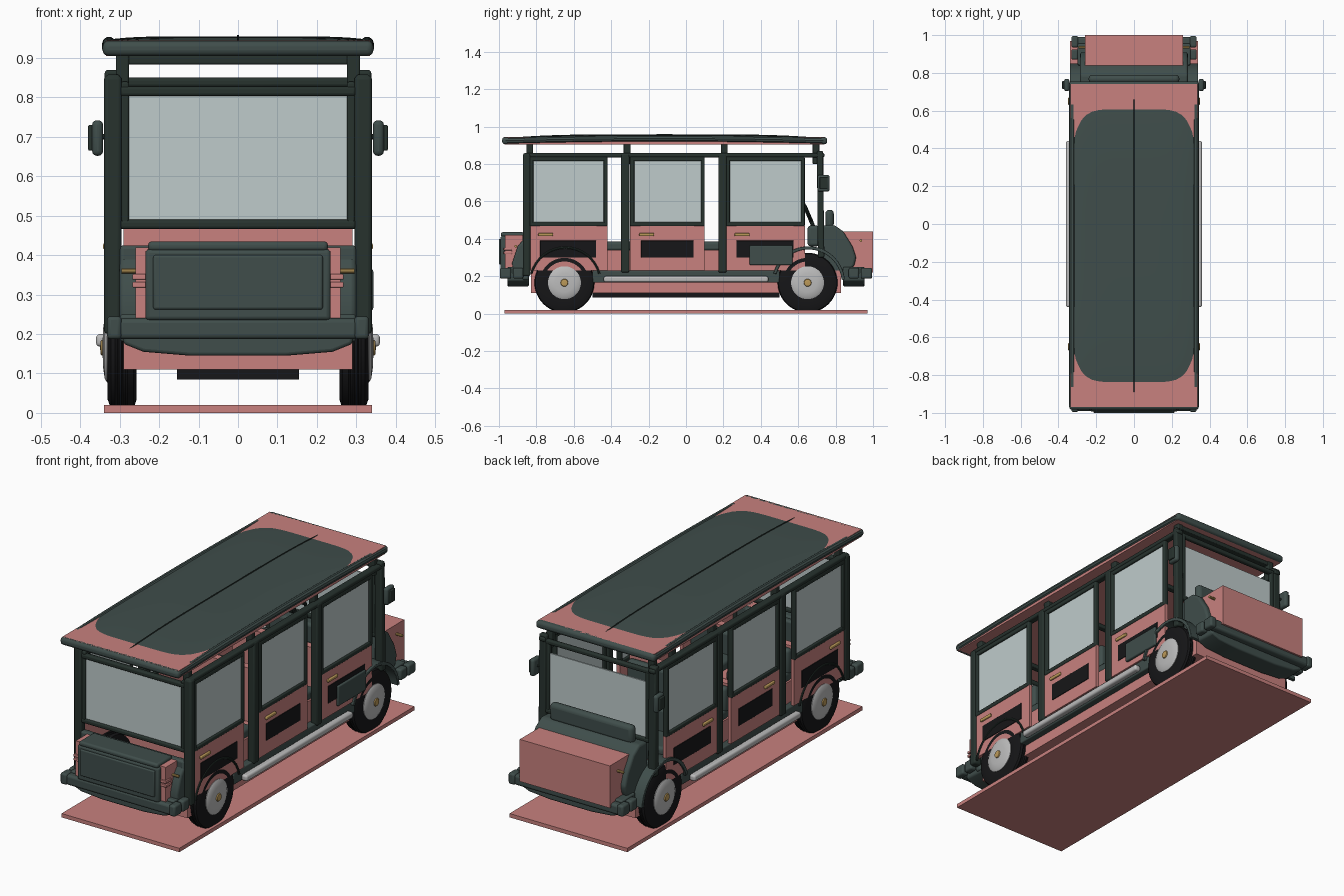
import bpy, bmesh, math
from mathutils import Vector

if "Cube" in bpy.data.objects:
    bpy.data.objects.remove(bpy.data.objects["Cube"])

def material(name, rgb):
    m = bpy.data.materials.new(name)
    m.diffuse_color = (*rgb, 1)
    m.use_nodes = True
    m.node_tree.nodes["Principled BSDF"].inputs["Base Color"].default_value = m.diffuse_color
    return m

PINK = material("salmon", (0.58, 0.22, 0.21))
GREEN = material("dark_green", (0.05, 0.075, 0.07))
FRAME = material("frame_green", (0.02, 0.032, 0.027))
BLACK = material("black", (0.008, 0.008, 0.009))
GLASS = material("glass", (0.52, 0.60, 0.60))
SILVER = material("silver", (0.5, 0.5, 0.5))
GOLD = material("brass", (0.5, 0.32, 0.1))

def finish(name, bm, mat, bevel=0, mirror=False, smooth=True):
    bmesh.ops.recalc_face_normals(bm, faces=bm.faces)
    me = bpy.data.meshes.new(name)
    bm.to_mesh(me)
    bm.free()
    ob = bpy.data.objects.new(name, me)
    bpy.context.collection.objects.link(ob)
    me.materials.append(mat)
    if bevel:
        b = ob.modifiers.new("bevel", 'BEVEL')
        b.width, b.segments = bevel, 3
    if mirror:
        ob.modifiers.new("mirror", 'MIRROR').use_mirror_merge = False
    if smooth:
        bpy.ops.object.select_all(action='DESELECT')
        ob.select_set(True)
        bpy.context.view_layer.objects.active = ob
        bpy.ops.object.shade_smooth_by_angle(angle=math.radians(35))
    return ob

def box(name, x0, x1, y0, y1, z0, z1, mat, bevel=0, mirror=False):
    bm = bmesh.new()
    bmesh.ops.create_cube(bm, size=1)
    for v in bm.verts:
        v.co = ((x0 + x1) / 2 + v.co.x * (x1 - x0), (y0 + y1) / 2 + v.co.y * (y1 - y0),
                (z0 + z1) / 2 + v.co.z * (z1 - z0))
    return finish(name, bm, mat, bevel, mirror, bevel > 0)

def prism(name, pts, axis, a, b, mat, bevel=0, mirror=False):
    """Extrude a 2D outline along x (points are y,z) or y (points are x,z)."""
    bm = bmesh.new()
    put = (lambda p, q, t: (t, p, q)) if axis == 'x' else (lambda p, q, t: (p, t, q))
    f = bm.faces.new([bm.verts.new(put(p, q, a)) for p, q in pts])
    g = bmesh.ops.extrude_face_region(bm, geom=[f])['geom']
    d = Vector(put(0, 0, b - a))
    bmesh.ops.translate(bm, vec=d, verts=[v for v in g if isinstance(v, bmesh.types.BMVert)])
    return finish(name, bm, mat, bevel, mirror)

def tube(name, pts, r, mat, mirror=False, cyclic=False):
    cu = bpy.data.curves.new(name, 'CURVE')
    cu.dimensions, cu.bevel_depth, cu.bevel_resolution, cu.use_fill_caps = '3D', r, 3, True
    s = cu.splines.new('POLY')
    s.points.add(len(pts) - 1)
    for p, c in zip(s.points, pts):
        p.co = (*c, 1)
    s.use_cyclic_u = cyclic
    tmp = bpy.data.objects.new(name, cu)
    bm = bmesh.new()
    bpy.context.collection.objects.link(tmp)
    bm.from_mesh(tmp.to_mesh())
    bpy.data.objects.remove(tmp)
    return finish(name, bm, mat, 0, mirror)

def lathe_x(name, prof, cy, cz, mat, mirror=True, steps=48):
    """Revolve (x, radius) points around an axle along x."""
    bm = bmesh.new()
    vs = [bm.verts.new((x, cy, cz + r)) for x, r in prof]
    es = [bm.edges.new(p) for p in zip(vs, vs[1:])]
    bmesh.ops.spin(bm, geom=vs + es, cent=(0, cy, cz), axis=(1, 0, 0), angle=2 * math.pi,
                   steps=steps, use_merge=True)
    bmesh.ops.remove_doubles(bm, verts=bm.verts, dist=1e-5)
    return finish(name, bm, mat, 0, mirror)

def arc(cy, cz, r, a0, a1, n=16):
    return [(cy + r * math.cos(math.radians(a0 + (a1 - a0) * i / n)),
             cz + r * math.sin(math.radians(a0 + (a1 - a0) * i / n))) for i in range(n + 1)]

# Base plate and chassis
box("base_plate", -0.34, 0.34, -0.97, 0.97, 0, 0.02, PINK)
box("chassis_floor", -0.29, 0.29, -0.83, 0.83, 0.11, 0.23, PINK)
box("under_tray", -0.155, 0.155, -0.5, 0.5, 0.085, 0.11, BLACK)
box("sill", 0.28, 0.325, -0.5, 0.5, 0.165, 0.23, GREEN, 0.006, True)
box("running_board", 0.325, 0.36, -0.44, 0.44, 0.168, 0.2, SILVER, 0.01, True)

# Wheels
for end, y in (("rear", -0.65), ("front", 0.65)):
    lathe_x(end + "_tyre", [(0.26, 0.08), (0.257, 0.13), (0.265, 0.155), (0.28, 0.16), (0.285, 0.155),
            (0.292, 0.155), (0.295, 0.16), (0.302, 0.16), (0.305, 0.155), (0.312, 0.16),
            (0.322, 0.155), (0.331, 0.13), (0.328, 0.08), (0.26, 0.08)], y, 0.165, BLACK)
    lathe_x(end + "_hubcap", [(0.30, 0), (0.30, 0.085), (0.332, 0.088), (0.338, 0.078), (0.342, 0.05),
            (0.344, 0)], y, 0.165, SILVER)
    lathe_x(end + "_hub_knob", [(0.34, 0.022), (0.348, 0.018), (0.35, 0)], y, 0.165, GOLD, True, 20)
    lathe_x(end + "_axle", [(-0.27, 0), (-0.27, 0.02), (0.27, 0.02), (0.27, 0)], y, 0.165, BLACK, False, 16)

# Wheel arches
prism("front_fender", arc(0.655, 0.165, 0.195, 5, 165) + arc(0.655, 0.165, 0.178, 165, 5),
      'x', 0.26, 0.34, GREEN, 0.003, True)
tube("rear_arch_trim", [(0.331, y, z) for y, z in arc(-0.645, 0.165, 0.188, 15, 165)], 0.006, FRAME, True)

# Doors with windows, vents and handles
for i, (a, b) in enumerate(((-0.84, -0.42), (-0.3, 0.1), (0.21, 0.635))):
    n = ("rear", "middle", "front")[i] + "_door"
    box(n + "_panel", 0.312, 0.33, a, b, 0.23, 0.47, PINK, 0, True)
    box(n + "_glass", 0.317, 0.324, a + 0.02, b - 0.015, 0.485, 0.825, GLASS, 0, True)
    for k, (y0, y1, z0, z1) in enumerate(((a, b, 0.467, 0.49), (a, b, 0.815, 0.838),
                                         (a, a + 0.024, 0.47, 0.835), (b - 0.02, b, 0.47, 0.835))):
        box(f"{n}_window_bar_{k}", 0.308, 0.334, y0, y1, z0, z1, FRAME, 0.006, True)
    box(n + "_vent", 0.325, 0.333, a + 0.06, b - 0.06, 0.3, 0.39, BLACK, 0.002, True)
    box(n + "_handle", 0.33, 0.342, a + 0.05, a + 0.13, 0.414, 0.43, GOLD, 0.004, True)
box("battery_box", 0.325, 0.343, 0.34, 0.57, 0.26, 0.365, GREEN, 0.006)

# Pillars, roof posts and top rails
box("rear_pillar", 0.295, 0.34, -0.872, -0.832, 0.2, 0.855, FRAME, 0.01, True)
for y in (-0.325, 0.195):
    box("centre_pillar", 0.296, 0.338, y - 0.022, y + 0.022, 0.22, 0.855, FRAME, 0.008, True)
prism("front_pillar", [(0.705, 0.3), (0.74, 0.3), (0.732, 0.87), (0.7, 0.87)], 'x', 0.295, 0.338, FRAME, 0.008, True)
for y in (-0.835, -0.315, 0.205, 0.695):
    box("roof_post", 0.276, 0.31, y - 0.018, y + 0.018, 0.8, 0.915, FRAME, 0.006, True)
    box("roof_crossbar", -0.28, 0.28, y - 0.015, y + 0.015, 0.884, 0.905, FRAME, 0.004)
box("top_side_rail", 0.298, 0.336, -0.87, 0.74, 0.835, 0.858, FRAME, 0.008, True)

# Rear window and windscreen
for end, y, top in (("rear_window", -0.855, 0.815), ("windscreen", 0.722, 0.78)):
    box(end + "_glass", -0.285, 0.285, y - 0.004, y + 0.004, 0.485, top, GLASS)
    box(end + "_lower_bar", -0.3, 0.3, y - 0.014, y + 0.014, 0.466, 0.49, FRAME, 0.008)
    box(end + "_side_bar", 0.276, 0.298, y - 0.012, y + 0.012, 0.47, 0.84, FRAME, 0.006, True)
box("rear_window_upper_bar", -0.3, 0.3, -0.87, -0.842, 0.803, 0.828, FRAME, 0.008)
box("windscreen_upper_bar", -0.3, 0.3, 0.71, 0.735, 0.826, 0.85, FRAME, 0.008)

# Roof: slab, gently domed skin, rolled rim and spine
box("roof_slab", -0.335, 0.335, -0.97, 0.74, 0.905, 0.944, PINK)
bm = bmesh.new()
bmesh.ops.create_grid(bm, x_segments=24, y_segments=48, size=1)
for v in bm.verts:
    u, w = v.co.x, v.co.y
    v.co = (u * 0.335, -0.115 + w * 0.85, 0.955 - 0.0095 * u ** 6 - 0.021 * w ** 4)
finish("roof_skin", bm, GREEN)
def roof_z(y):
    return 0.936 - 0.012 * ((y + 0.115) / 0.86) ** 2
ys = [-0.965 + 1.70 * i / 12 for i in range(13)]
tube("roof_side_rim", [(0.327, y, roof_z(y)) for y in ys], 0.018, GREEN, True)
for n, y in (("rear", -0.963), ("front", 0.735)):
    box("roof_rim_" + n, -0.343, 0.343, y - 0.02, y + 0.02, 0.905, 0.944, GREEN, 0.015)
tube("roof_spine", [(0, y, 0.956 - 0.021 * ((y + 0.115) / 0.85) ** 4) for y in
                    [-0.9 + 1.57 * i / 16 for i in range(17)]], 0.003, FRAME)

# Rear trunk
box("rear_wall", -0.3, 0.3, -0.875, -0.84, 0.18, 0.425, GREEN, 0.01)
box("trunk_body", -0.26, 0.26, -0.968, -0.86, 0.235, 0.42, PINK)
box("trunk_door", -0.235, 0.235, -0.992, -0.96, 0.235, 0.415, GREEN, 0.01)
box("trunk_door_inset", -0.215, 0.215, -1.0, -0.98, 0.262, 0.4, GREEN, 0.006)
box("trunk_lid", -0.228, 0.228, -0.99, -0.865, 0.41, 0.435, GREEN, 0.01)
for z in (0.325, 0.345):
    box("tail_lamp", 0.23, 0.268, -0.975, -0.93, z - 0.007, z + 0.007, PINK, 0.003, True)
tube("rear_marker", [(0.25, -0.91, 0.36), (0.295, -0.91, 0.36)], 0.007, GOLD, True)
prism("rear_quarter", [(-0.84, 0.2), (-0.92, 0.2), (-0.93, 0.27), (-0.9, 0.36), (-0.84, 0.43)],
      'x', 0.24, 0.3, GREEN, 0.012, True)

# Front hood, cowl and dashboard
box("hood_box", -0.26, 0.26, 0.835, 1.0, 0.22, 0.44, PINK)
prism("cowl", [(0.72, 0.2), (0.72, 0.47), (0.79, 0.475), (0.84, 0.44), (0.89, 0.36), (0.91, 0.3),
               (0.9, 0.26), (0.86, 0.2)], 'x', -0.285, 0.285, GREEN, 0.012)
box("cowl_roll", -0.24, 0.24, 0.745, 0.79, 0.46, 0.555, GREEN, 0.02)
tube("front_marker", [(0.25, 0.935, 0.39), (0.295, 0.935, 0.39)], 0.007, GOLD, True)
box("dashboard", -0.28, 0.28, 0.65, 0.715, 0.36, 0.47, GREEN, 0.015)

# Bumpers and curved aprons at both ends
for n, s in (("rear", -1), ("front", 1)):
    prism(n + "_apron", [(-0.3, 0.25), (-0.29, 0.175), (-0.24, 0.155), (-0.12, 0.145), (0.12, 0.145),
          (0.24, 0.155), (0.29, 0.175), (0.3, 0.25)], 'y', s * 0.84, s * 0.955, GREEN, 0.008)
    box(n + "_bumper", -0.305, 0.305, *sorted((s * 0.945, s * 0.99)), 0.187, 0.24, GREEN, 0.012)
    for y0, y1 in ((0.87, 0.925), (0.935, 0.995)):
        box(n + "_bumper_end", 0.295, 0.332, *sorted((s * y0, s * y1)), 0.187, 0.245, GREEN, 0.01, True)

# Seats
for y in (-0.42, 0.1, 0.46):
    box("seat_base", -0.29, 0.29, y - 0.09, y + 0.13, 0.22, 0.34, PINK)
    box("seat_back_panel", -0.29, 0.29, y - 0.09, y - 0.05, 0.34, 0.51, PINK)
    box("seat_cushion", 0.03, 0.285, y - 0.05, y + 0.14, 0.335, 0.385, GREEN, 0.015, True)
    box("seat_back_cushion", 0.03, 0.285, y - 0.055, y - 0.015, 0.37, 0.5, GREEN, 0.015, True)

# Steering wheel and column
c, t = Vector((-0.14, 0.635, 0.575)), math.radians(65)
ring = [c + Vector((math.cos(a), -math.sin(a) * math.cos(t), math.sin(a) * math.sin(t))) * 0.085
        for a in [2 * math.pi * i / 28 for i in range(28)]]
tube("steering_wheel", ring, 0.008, FRAME, False, True)
tube("steering_spoke", [ring[0], ring[14]], 0.006, FRAME)
tube("steering_column", [c, (-0.14, 0.7, 0.42)], 0.011, FRAME)

# Door mirrors
tube("mirror_arm", [(0.33, 0.725, 0.70), (0.36, 0.74, 0.70)], 0.007, FRAME, True)
box("mirror_shell", 0.342, 0.37, 0.703, 0.768, 0.652, 0.742, GREEN, 0.012, True)
box("mirror_cap", 0.368, 0.38, 0.715, 0.757, 0.665, 0.73, FRAME, 0.004, True)
